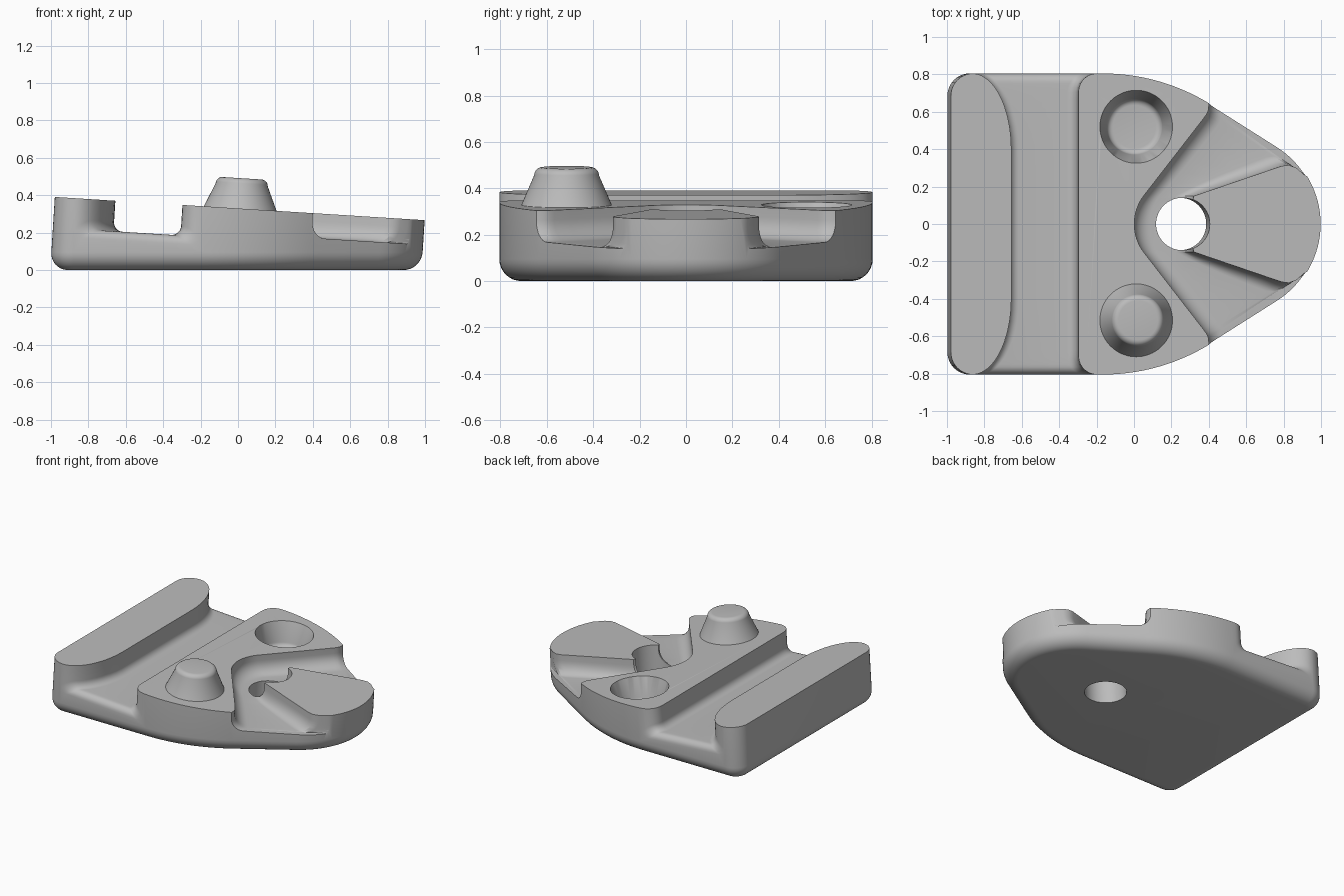
import bpy
import bmesh
from math import sin, cos, pi, sqrt, radians

SLOPE = 0.0625   # tilt of the top plane and of all walls


def top(x):
    return 0.329 - SLOPE * x


def warp(x, y, z):
    """Lean a point so that walls stand square to the tilted top."""
    return (x + SLOPE * (z - 0.3), y, z)


def loft(name, rings):
    """Closed solid through rings with equal point counts."""
    bm = bmesh.new()
    loops = [[bm.verts.new(warp(*p)) for p in ring] for ring in rings]
    n = len(loops[0])
    for a, b in zip(loops, loops[1:]):
        for i in range(n):
            j = (i + 1) % n
            bm.faces.new((a[i], a[j], b[j], b[i]))
    bm.faces.new(loops[0])
    bm.faces.new(loops[-1])
    bmesh.ops.recalc_face_normals(bm, faces=bm.faces)
    mesh = bpy.data.meshes.new(name)
    bm.to_mesh(mesh)
    bm.free()
    obj = bpy.data.objects.new(name, mesh)
    bpy.context.collection.objects.link(obj)
    return obj


def lathe(name, cx, cy, profile, n=64):
    """Round part standing on the tilted top; profile is (radius, height)."""
    return loft(name, [[(x, cy + r * sin(2 * pi * i / n), top(x) + h)
                        for i in range(n) for x in [cx + r * cos(2 * pi * i / n)]]
                       for r, h in profile])


def trough(name, stations, r):
    """Round-bottomed cutter; each station is (left xy, right xy, depth)."""
    rings = []
    for (ax, ay), (bx, by), depth in stations:
        width = sqrt((bx - ax) ** 2 + (by - ay) ** 2)
        arc = [radians(90 * i / 8) for i in range(9)]
        half = [(0, 0.1)] + [(r * (1 - cos(a)), r - depth - r * sin(a)) for a in arc]
        section = half + [(width - s, h) for s, h in reversed(half)]
        ring = []
        for s, h in section:
            x = ax + (bx - ax) * s / width
            ring.append((x, ay + (by - ay) * s / width, top(x) + h))
        rings.append(ring)
    return loft(name, rings)


def outline(d):
    """Plan outline, inset by d: square back corners, arched sides, round nose."""
    def arc(cx, cy, r, a0, a1, n):
        return [(cx + r * cos(radians(a0 + (a1 - a0) * i / n)),
                 cy + r * sin(radians(a0 + (a1 - a0) * i / n))) for i in range(n + 1)]
    half = arc(0.515, 0, 0.485 - d, 0, 58, 16)
    half += arc(-0.17, -0.295, 1.1 - d, 58, 90, 14)
    half += arc(-0.865, 0.685, 0.12 - d, 90, 180, 10)
    return half + [(x, -y) for x, y in reversed(half[1:])]


def cut(obj, cutter):
    mod = obj.modifiers.new("cut", 'BOOLEAN')
    mod.operation = 'DIFFERENCE'
    mod.solver = 'EXACT'
    mod.object = cutter
    bpy.context.view_layer.objects.active = obj
    bpy.ops.object.modifier_apply(modifier=mod.name)
    bpy.data.objects.remove(cutter)


old = bpy.data.objects.get("Cube")
if old:
    bpy.data.objects.remove(old)

# Main block with a rounded bottom edge
R = 0.095
rings = []
for i in range(9):
    a = radians(90 * i / 8)
    rings.append([(x, y, R * (1 - cos(a))) for x, y in outline(R * (1 - sin(a)))])
rings.append([(x, y, top(x)) for x, y in outline(0)])
block = loft("main_block", rings)

# Cross groove, flared at both ends, with rounded floor ends
ends = [0, 0.2, 0.4, 0.46, 0.52, 0.58, 0.63, 0.67, 0.705, 0.73, 0.75, 0.765,
        0.775, 0.785, 0.793, 0.799, 0.803, 0.805, 0.9]
groove = []
for y in [-e for e in reversed(ends[1:])] + ends:
    e = abs(y)
    t = min(max((e - 0.4) / 0.405, 0), 1)
    u = min(max((e - 0.705) / 0.1, 0), 1)
    v = min(max((e - 0.76) / 0.045, 0), 1)
    left = -0.66 - 0.21 * (1 - sqrt(1 - t * t))
    right = -0.3 + 0.1 * (1 - sqrt(1 - u * u))
    groove.append(((left, y), (right, y), 0.163 + 0.045 * (1 - sqrt(1 - v * v))))
cut(block, trough("groove_cutter", groove, 0.05))

# Forked channel running round the hole and out to both sides
arm = []
for i in range(9):
    f = i / 8
    a = radians(38 * f)
    arm.append(((0.25 - 0.25 * cos(a), 0.25 * sin(a)), (0.28 + 0.04 * f, 0.15 * f)))
(ox, oy), (ix, iy) = arm[-1]
for i in range(1, 7):
    f = i / 6
    arm.append(((ox + (0.375 - ox) * f, oy + (0.568 - oy) * f),
                (ix + (0.79 - ix) * f, iy + (0.31 - iy) * f)))
arm += [((0.39, 0.59), (0.83, 0.315)), ((0.398, 0.61), (0.87, 0.3)),
        ((0.4, 0.635), (0.91, 0.265)), ((0.4, 0.85), (1.1, 0.15))]
fork = [((ax, -ay), (bx, -by)) for (ax, ay), (bx, by) in reversed(arm[1:])] + arm
cut(block, trough("channel_cutter", [(a, b, 0.132) for a, b in fork], 0.09))

# Through hole
cut(block, lathe("hole_cutter", 0.265, 0, [(0.14, -0.5), (0.14, 0.1)]))

# Tapered socket on one side, matching stud on the other
fillet = [radians(90 * i / 6) for i in range(7)]
socket = [(0.21, 0.04), (0.195, 0)]
socket += [(0.115 + 0.035 * cos(a), -0.13 - 0.035 * sin(a)) for a in fillet]
cut(block, lathe("socket_cutter", 0.01, 0.52, socket))
knob = [(0.2, -0.012), (0.195, 0)]
knob += [(0.105 + 0.035 * cos(a), 0.127 + 0.035 * sin(a)) for a in fillet]
stud = lathe("stud", 0.01, -0.515, knob)

# Material and shading
grey = bpy.data.materials.new("plain_grey")
grey.use_nodes = True
colour = (0.5, 0.5, 0.5, 1)
grey.diffuse_color = colour
grey.node_tree.nodes["Principled BSDF"].inputs["Base Color"].default_value = colour
for obj in (block, stud):
    obj.data.materials.clear()
    obj.data.materials.append(grey)
    bpy.ops.object.select_all(action='DESELECT')
    obj.select_set(True)
    bpy.context.view_layer.objects.active = obj
    bpy.ops.object.shade_smooth_by_angle(angle=radians(30))
